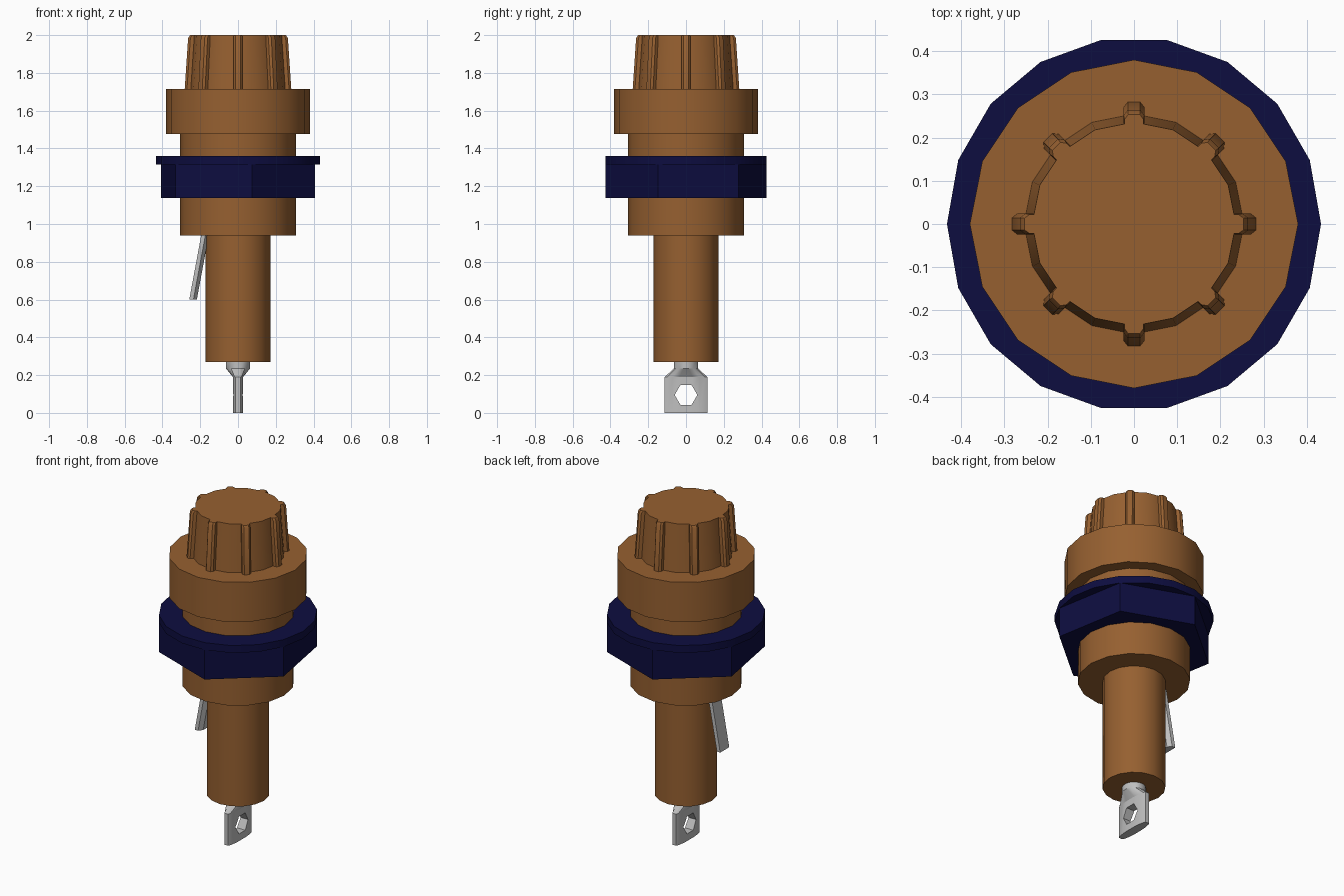
import bpy, bmesh, math

cube = bpy.data.objects.get("Cube")
if cube:
    bpy.data.objects.remove(cube, do_unlink=True)


def material(name, rgb):
    m = bpy.data.materials.new(name)
    m.use_nodes = True
    m.diffuse_color = (*rgb, 1)
    m.node_tree.nodes["Principled BSDF"].inputs["Base Color"].default_value = (*rgb, 1)
    return m


brown = material("brown plastic", (0.305, 0.117, 0.030))
navy = material("navy plastic", (0.004, 0.004, 0.051))
metal = material("grey metal", (0.52, 0.52, 0.52))


def circle(r, z, n=16, start=0.0):
    """Ring of n points at height z."""
    return [(r * math.cos(start + math.tau * i / n),
             r * math.sin(start + math.tau * i / n), z) for i in range(n)]


def loft(name, rings, mat):
    """Skin a stack of rings and cap both ends."""
    bm = bmesh.new()
    rows = [[bm.verts.new(p) for p in ring] for ring in rings]
    n = len(rows[0])
    for a, b in zip(rows, rows[1:]):
        for i in range(n):
            j = (i + 1) % n
            bm.faces.new((a[i], a[j], b[j], b[i]))
    bm.faces.new(rows[0][::-1])
    bm.faces.new(rows[-1])
    bmesh.ops.recalc_face_normals(bm, faces=bm.faces)
    mesh = bpy.data.meshes.new(name)
    bm.to_mesh(mesh)
    bm.free()
    ob = bpy.data.objects.new(name, mesh)
    bpy.context.collection.objects.link(ob)
    mesh.materials.append(mat)
    select(ob)
    bpy.ops.object.shade_smooth_by_angle(angle=math.radians(30))
    return ob


def select(ob):
    bpy.ops.object.select_all(action='DESELECT')
    ob.select_set(True)
    bpy.context.view_layer.objects.active = ob


# Stepped body: narrow barrel, threaded section, wide collar
profile = [(0.172, 0.27), (0.172, 0.94), (0.308, 0.94), (0.308, 1.477),
           (0.38, 1.477), (0.38, 1.715)]
loft("body", [circle(r, z) for r, z in profile], brown)

# Tapered knob with eight grip ribs
loft("knob", [circle(0.255, 1.71), circle(0.236, 2.0)], brown)
for k in range(8):
    rings = []
    for outer, half, z in ((0.282, 0.024, 1.715), (0.264, 0.024, 1.985), (0.254, 0.022, 2.0)):
        rings.append([(0.2, -half, z), (outer - 0.012, -half, z), (outer, -half * 0.6, z),
                      (outer, half * 0.6, z), (outer - 0.012, half, z), (0.2, half, z)])
    rib = loft(f"knob_rib_{k + 1}", rings, brown)
    rib.rotation_euler.z = k * math.tau / 8

# Hex nut with a round flange on top
loft("nut", [circle(0.433, z, 6, math.radians(40)) for z in (1.138, 1.316)], navy)
loft("nut_flange", [circle(0.433, z, 18) for z in (1.316, 1.36)], navy)


# End terminal: round neck flattened into a lens-shaped blade
def lens(z, width, thick):
    ring = []
    for i in range(16):
        a = math.tau * i / 16
        x = thick * math.cos(a)
        ring.append((x, width * math.sin(a), z))
    return ring


def blade(z):
    """Flat blade section with slightly bowed faces, 16 points."""
    ys = [-0.113, -0.1, -0.07, -0.035, 0.035, 0.07, 0.1, 0.113]
    xs = [0.012, 0.018, 0.024, 0.027, 0.027, 0.024, 0.018, 0.012]
    right = [(x, y, z) for x, y in zip(xs, ys)]
    return right + [(-x, y, z) for x, y, z in reversed(right)]


neck = [(p[0], p[1]) for p in circle(0.065, 0, 16, -math.pi / 2 + math.pi / 16)]
terminal = loft("end_terminal", [blade(0.0), blade(0.19),
                                 [(x, y, 0.235) for x, y in neck],
                                 [(x, y, 0.28) for x, y in neck]], metal)

# Hexagonal hole through the blade
bpy.ops.mesh.primitive_cylinder_add(vertices=6, radius=0.06, depth=0.3,
                                    location=(0, 0, 0.095),
                                    rotation=(0, math.pi / 2, 0))
cutter = bpy.context.object
cutter.name = "hole_cutter"
cutter.hide_render = True
cutter.data.materials.append(metal)
cut = terminal.modifiers.new("hole", 'BOOLEAN')
cut.object = cutter
cut.operation = 'DIFFERENCE'
cut.solver = 'EXACT'
select(terminal)
bpy.ops.object.modifier_apply(modifier="hole")
bpy.data.objects.remove(cutter, do_unlink=True)


# Slanted side terminal leaning away from the barrel
def tab(x, z):
    return [(x, -0.043, z), (x + 0.022, -0.043, z), (x + 0.04, -0.02, z),
            (x + 0.04, 0.02, z), (x + 0.022, 0.043, z), (x, 0.043, z)]


loft("side_terminal", [tab(-0.258, 0.6), tab(-0.193, 0.95)], metal)
